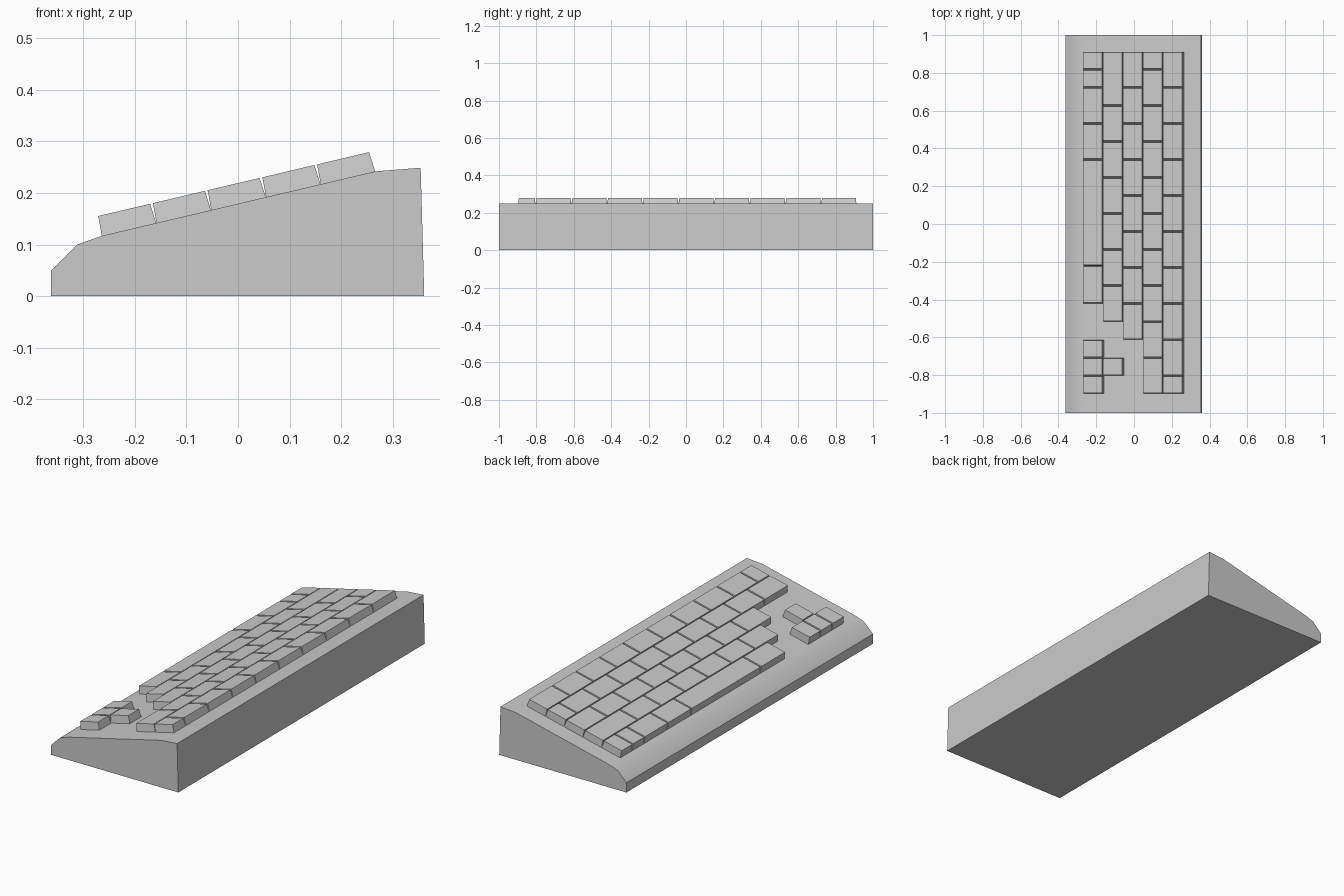
import bpy, bmesh, math
from mathutils import Vector

if "Cube" in bpy.data.objects:
    bpy.data.objects.remove(bpy.data.objects["Cube"])


def make_object(name, bm):
    bmesh.ops.recalc_face_normals(bm, faces=bm.faces)
    mesh = bpy.data.meshes.new(name)
    bm.to_mesh(mesh)
    bm.free()
    obj = bpy.data.objects.new(name, mesh)
    bpy.context.collection.objects.link(obj)
    return obj


# Wedge-shaped case: side profile (x, z) extruded along y
profile = [(-0.362, 0), (-0.362, 0.05), (-0.312, 0.10), (-0.264, 0.117),
           (0.266, 0.242), (0.354, 0.249), (0.361, 0)]
bm = bmesh.new()
face = bm.faces.new([bm.verts.new((x, -1, z)) for x, z in profile])
ext = bmesh.ops.extrude_face_region(bm, geom=[face])
bmesh.ops.translate(bm, vec=(0, 2, 0),
                    verts=[v for v in ext["geom"] if isinstance(v, bmesh.types.BMVert)])
case = make_object("case", bm)
bpy.context.view_layer.objects.active = case
case.select_set(True)
bpy.ops.object.shade_smooth_by_angle(angle=math.radians(30))

# Key layout on the sloping deck
ORIGIN = Vector((-0.264, 0, 0.117))
ALONG = Vector((0.53, 0, 0.125)).normalized()
UP = Vector((-ALONG.z, 0, ALONG.x))
PITCH, UNIT, Y_START, HEIGHT = 0.109, 0.1907, 0.912, 0.039


def add_key(bm, row, start, width):
    """Tapered key cap: start and width are in key units, counted from the +y end."""
    y1 = Y_START - start * UNIT
    y0 = y1 - width * UNIT
    s = row * PITCH

    def ring(a, b, c, d, h):
        return [bm.verts.new(ORIGIN + ALONG * p + UP * h + Vector((0, q, 0)))
                for p, q in ((a, c), (b, c), (b, d), (a, d))]
    low = ring(s, s + 0.1085, y0 + 0.001, y1 - 0.001, -0.001)
    top = ring(s + 0.002, s + 0.1055, y0 + 0.006, y1 - 0.003, HEIGHT)
    bm.faces.new(low[::-1])
    bm.faces.new(top)
    for i in range(4):
        j = (i + 1) % 4
        bm.faces.new((low[i], low[j], top[j], top[i]))


# Main key rows, from the low edge to the high edge
rows = {
    "space_bar_row": [0.5, 0.5, 1, 1, 2.95, 1.05],
    "lower_key_row": [1.5] + [1] * 6,
    "middle_key_row": [1] * 8,
    "upper_key_row": [0.5] + [1] * 9,
    "top_key_row": [1] * 9 + [0.5],
}
for row, (name, widths) in enumerate(rows.items()):
    bm = bmesh.new()
    pos = 0
    for w in widths:
        add_key(bm, row, pos, w)
        pos += w
    make_object(name, bm)

# Cluster of four arrow keys
bm = bmesh.new()
for row, start in ((0, 8), (0, 8.5), (0, 9), (1, 8.5)):
    add_key(bm, row, start, 0.5)
make_object("arrow_keys", bm)
